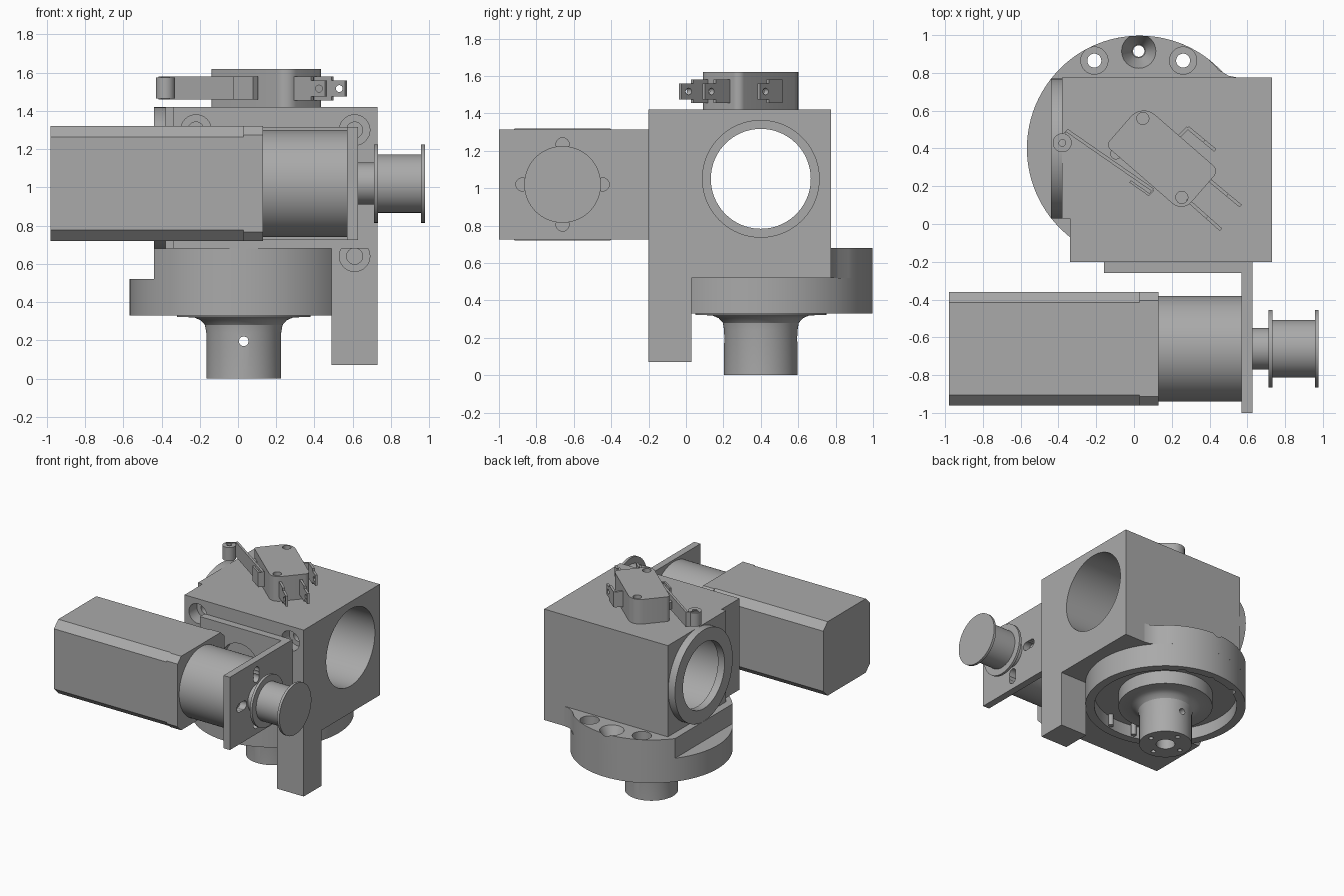
import bpy, bmesh
from math import radians, cos, sin, pi
from mathutils import Matrix, Vector

if "Cube" in bpy.data.objects:
    bpy.data.objects.remove(bpy.data.objects["Cube"], do_unlink=True)

grey = bpy.data.materials.new("plain grey")
grey.use_nodes = True
grey.diffuse_color = (0.4, 0.4, 0.4, 1)
grey.node_tree.nodes["Principled BSDF"].inputs["Base Color"].default_value = (0.4, 0.4, 0.4, 1)


def finish(name, bm):
    bmesh.ops.recalc_face_normals(bm, faces=bm.faces)
    mesh = bpy.data.meshes.new(name)
    bm.to_mesh(mesh)
    bm.free()
    mesh.materials.append(grey)
    obj = bpy.data.objects.new(name, mesh)
    bpy.context.collection.objects.link(obj)
    return obj


def activate(obj):
    bpy.ops.object.select_all(action='DESELECT')
    obj.select_set(True)
    bpy.context.view_layer.objects.active = obj


def smooth(obj):
    activate(obj)
    bpy.ops.object.shade_smooth_by_angle(angle=radians(30))
    return obj


def prism(name, points, z0, z1):
    """Flat outline in x, y raised from z0 to z1."""
    bm = bmesh.new()
    face = bm.faces.new([bm.verts.new((x, y, z0)) for x, y in points])
    top = bmesh.ops.extrude_face_region(bm, geom=[face])["geom"]
    verts = [v for v in top if isinstance(v, bmesh.types.BMVert)]
    bmesh.ops.translate(bm, verts=verts, vec=(0, 0, z1 - z0))
    return finish(name, bm)


def box(name, x0, x1, y0, y1, z0, z1):
    return prism(name, [(x0, y0), (x1, y0), (x1, y1), (x0, y1)], z0, z1)


def cyl(name, axis, u, v, r, a, b, r2=None, n=64):
    """Cylinder or cone along an axis from a to b; u, v are the other coordinates."""
    bm = bmesh.new()
    bmesh.ops.create_cone(bm, cap_ends=True, segments=n, radius1=r,
                          radius2=r if r2 is None else r2, depth=b - a)
    mid = (a + b) / 2
    turn, place = {
        'X': (Matrix.Rotation(pi / 2, 4, 'Y'), (mid, u, v)),
        'Y': (Matrix.Rotation(-pi / 2, 4, 'X'), (u, mid, v)),
        'Z': (Matrix.Identity(4), (u, v, mid))}[axis]
    bmesh.ops.transform(bm, matrix=Matrix.Translation(place) @ turn, verts=bm.verts)
    return smooth(finish(name, bm))


def lathe(name, profile, x, y):
    bm = bmesh.new()
    verts = [bm.verts.new((r, 0, z)) for r, z in profile]
    edges = [bm.edges.new(p) for p in zip(verts, verts[1:])]
    bmesh.ops.spin(bm, geom=verts + edges, cent=(0, 0, 0), axis=(0, 0, 1),
                   angle=2 * pi, steps=64, use_duplicate=False)
    bmesh.ops.remove_doubles(bm, verts=bm.verts, dist=0.0005)
    bmesh.ops.translate(bm, verts=bm.verts, vec=(x, y, 0))
    return finish(name, bm)


def cut(obj, *cutters):
    for c in cutters:
        mod = obj.modifiers.new("cut", 'BOOLEAN')
        mod.operation, mod.solver, mod.object = 'DIFFERENCE', 'EXACT', c
        activate(obj)
        bpy.ops.object.modifier_apply(modifier=mod.name)
        bpy.data.objects.remove(c, do_unlink=True)
    return smooth(obj)


CX, CY, R = 0.03, 0.40, 0.597      # vertical output axis and flange radius
BY, BZ = 0.40, 1.05                # cross bore axis
MY, MZ = -0.66, 1.02               # motor axis


def arc(a, b, n):
    return [(CX + R * cos(radians(a + (b - a) * i / n)),
             CY + R * sin(radians(a + (b - a) * i / n))) for i in range(n + 1)]


def screw_hole(x, z):
    return [cyl("cutter", 'Y', x, z, 0.08, -0.3, -0.1, n=32),
            cyl("cutter", 'Y', x, z, 0.042, -0.3, 0.05, n=32)]


# Housing block with its cross bore and front screw holes
housing = prism("housing_block", [(-0.34, -0.2), (0.73, -0.2), (0.73, 0.775),
                                  (-0.38, 0.775), (-0.38, 0.03), (-0.34, 0.03)], 0.68, 1.42)
cut(housing, cyl("cutter", 'X', BY, BZ, 0.312, -0.6, 0.9, n=96),
    *screw_hole(-0.22, 1.30), *screw_hole(0.61, 1.30))
bearing = cyl("bearing_ring", 'X', BY, BZ, 0.37, -0.44, -0.38, n=96)
cut(bearing, cyl("cutter", 'X', BY, BZ, 0.267, -0.6, 0, n=96))

# Lower side of the housing and the leg
box("housing_side", 0.49, 0.73, 0.03, 0.775, 0.52, 0.68)
cut(box("leg", 0.49, 0.73, -0.2, 0.03, 0.07, 0.68), *screw_hole(0.61, 0.64))


# Round flange: raised pad above, hollow rim below
def rim_holes():
    holes = []
    for x in (-0.21, 0.26):
        holes += [cyl("cutter", 'Z', x, 0.865, 0.037, 0.2, 0.8, n=32),
                  cyl("cutter", 'Z', x, 0.865, 0.072, 0.60, 0.8, n=32)]
    holes += [cyl("cutter", 'Z', 0.025, 0.915, 0.03, 0.2, 0.8, n=32),
              cyl("cutter", 'Z', 0.025, 0.915, 0.035, 0.56, 0.685, 0.093, n=32)]
    return holes


outline = (arc(52, 142, 32) + arc(218, 321, 36)
           + [(0.55, 0.03), (0.55, 0.775), (0.50, 0.785), (0.45, 0.815)])
cut(prism("flange_pad", outline, 0.52, 0.68), *rim_holes())
cut(cyl("flange_rim", 'Z', CX, CY, R, 0.33, 0.52, n=96),
    cyl("cutter", 'Z', CX, CY, 0.53, 0.2, 0.43, n=96), *rim_holes())
for i, dx in enumerate((-0.11, 0.11)):
    cyl(f"stop_pin_{i + 1}", 'Z', CX + dx, -0.10, 0.02, 0.34, 0.44, n=20)

# Output hub with flared shoulder, bore, face holes and cross pin hole
hub = lathe("output_hub", [(0, 0.44), (0.35, 0.44), (0.35, 0.322), (0.26, 0.32),
                           (0.225, 0.305), (0.203, 0.28), (0.196, 0.24), (0.196, 0), (0, 0)], CX, CY)
face_holes = [cyl("cutter", 'Z', CX + 0.14 * cos(k * pi / 2), CY + 0.14 * sin(k * pi / 2),
                  0.018, -0.1, 0.1, n=16) for k in range(4)]
cut(hub, cyl("cutter", 'Z', CX, CY, 0.07, -0.1, 0.27, n=32),
    cyl("cutter", 'Y', CX, 0.195, 0.025, 0, 0.8, n=24), *face_holes)

# Angle bracket with radial slots
back = box("bracket_back", -0.16, 0.57, -0.26, -0.2, 0.725, 1.315)
cut(back, cyl("cutter", 'Y', 0.2, MZ, 0.17, -0.4, -0.1))
plate = box("bracket_plate", 0.57, 0.627, -1.0, -0.2, 0.725, 1.315)
slots = []
for k in range(4):
    dy, dz = cos(k * pi / 2), sin(k * pi / 2)
    for r in (0.16, 0.19, 0.215):
        slots.append(cyl("cutter", 'X', MY + dy * r, MZ + dz * r, 0.035, 0.5, 0.7, n=24))
cut(plate, *slots)


# Motor: chamfered square can, collar, gearbox
def chamfered_bar(name, x0, x1, half, c):
    k = half - c
    pts = [(half, k), (k, half), (-k, half), (-half, k),
           (-half, -k), (-k, -half), (k, -half), (half, -k)]
    obj = prism(name, pts, x0, x1)
    obj.data.transform(Matrix.Translation((0, MY, MZ)) @ Matrix.Rotation(pi / 2, 4, 'Y'))
    return obj


chamfered_bar("motor_can", -0.98, 0.03, 0.3, 0.056)
chamfered_bar("motor_collar", 0.03, 0.13, 0.3, 0.046)
cyl("gearbox", 'X', MY, MZ, 0.28, 0.13, 0.57, n=96)

# Drive pulley
cyl("shaft_boss", 'X', MY, MZ, 0.11, 0.57, 0.712)
cyl("pulley_inner_rim", 'X', MY, MZ, 0.205, 0.712, 0.732)
cyl("pulley_barrel", 'X', MY, MZ, 0.153, 0.732, 0.957)
cyl("pulley_outer_rim", 'X', MY, MZ, 0.205, 0.957, 0.977)

# Limit switch body, turned on top of the housing
turn = Matrix.Translation((0.15, 0.35, 0)) @ Matrix.Rotation(radians(-41), 4, 'Z')
corners = []
for su, sv, r in ((1, 1, 0.04), (-1, 1, 0.09), (-1, -1, 0.03), (1, -1, 0.07)):
    start = {(1, 1): 0, (-1, 1): 90, (-1, -1): 180, (1, -1): 270}[su, sv]
    for i in range(7):
        a = radians(start + 15 * i)
        corners.append((su * (0.27 - r) + r * cos(a), sv * (0.147 - r) + r * sin(a)))
switch = prism("switch_body", corners, 1.42, 1.62)
cut(switch, *[cyl("cutter", 'Z', s * 0.215, -s * 0.09, 0.032, 1.5, 1.7, n=24) for s in (-1, 1)])
button = cyl("switch_button", 'Z', -0.2, -0.145, 0.03, 1.49, 1.55, n=24)
for part in (switch, button):
    part.data.transform(turn)


def strip(name, path, t, z0, z1):
    """Thin upright strip following a path in x, y."""
    pts = [Vector(p) for p in path]
    left, right = [], []
    for i, p in enumerate(pts):
        d = (pts[min(i + 1, len(pts) - 1)] - pts[max(i - 1, 0)]).normalized()
        n = Vector((-d.y, d.x)) * t / 2
        left.append(p + n)
        right.append(p - n)
    return prism(name, left + right[::-1], z0, z1)


# Lever with roller
strip("lever_arm", [(0.10, 0.18), (-0.355, 0.495), (-0.41, 0.43)], 0.018, 1.46, 1.58)
strip("lever_root", [(0.10, 0.18), (0.08, 0.155), (-0.02, 0.225)], 0.014, 1.46, 1.58)
roller = cyl("lever_roller", 'Z', -0.38, 0.43, 0.05, 1.465, 1.575, n=32)
cut(roller, cyl("cutter", 'Z', -0.38, 0.43, 0.018, 1.4, 1.7, n=20))

# Terminal blades: wide root, narrower drilled tip
for i, (a, b) in enumerate((((0.39, 0.24), (0.565, 0.095)), ((0.28, 0.13), (0.46, -0.03)),
                            ((0.285, 0.51), (0.43, 0.39)))):
    a, b = Vector(a), Vector(b)
    strip(f"terminal_root_{i + 1}", [a, a.lerp(b, 0.6)], 0.018, 1.455, 1.58)
    tip = strip(f"terminal_tip_{i + 1}", [a.lerp(b, 0.6), b], 0.018, 1.475, 1.56)
    c = a.lerp(b, 0.8)
    cut(tip, cyl("cutter", 'Y', c.x, 1.517, 0.018, c.y - 0.1, c.y + 0.1, n=16))
strip("terminal_link", [(0.235, 0.46), (0.285, 0.51)], 0.018, 1.455, 1.58)
